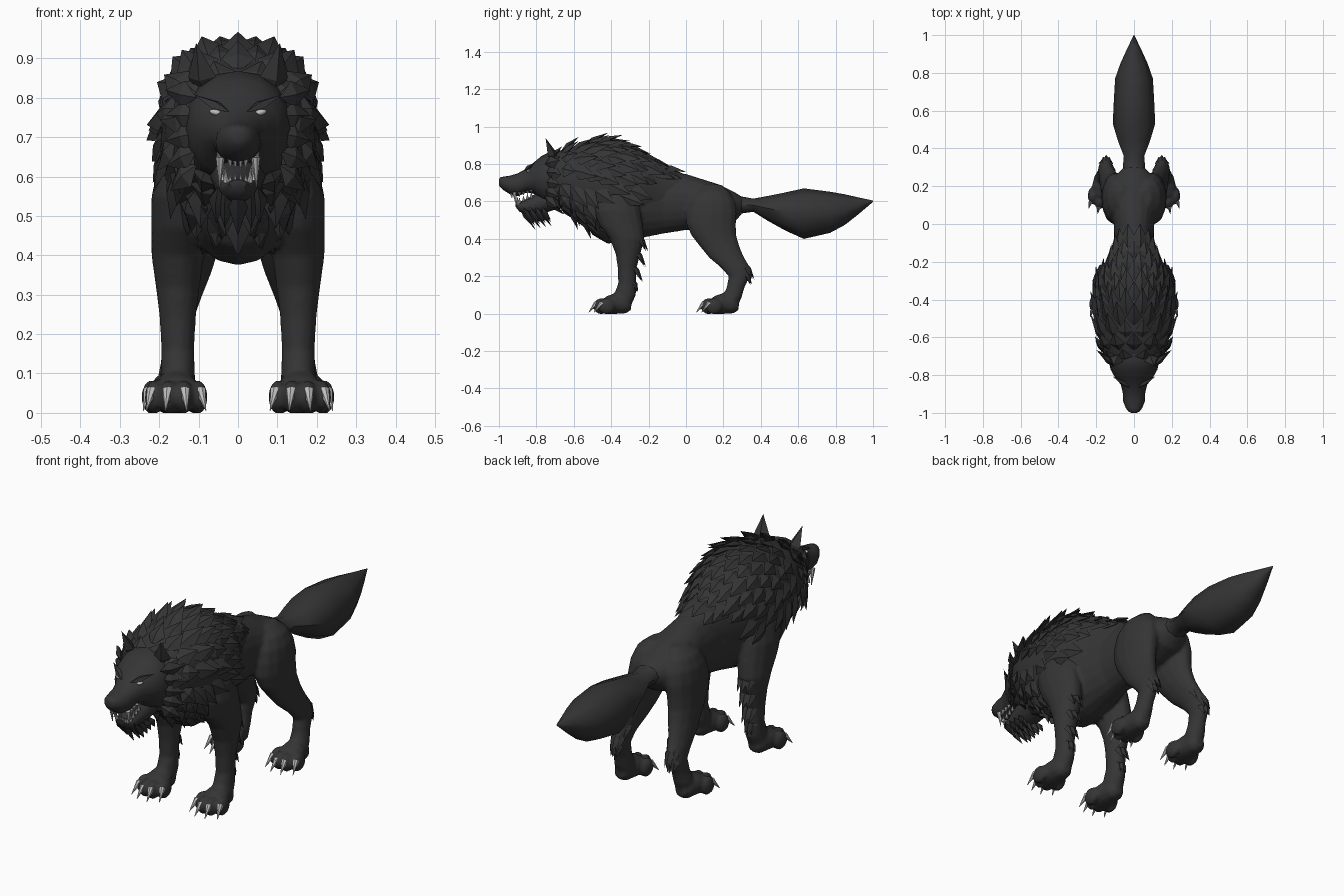
import bpy, bmesh, math, random
from mathutils import Vector as V, Matrix

if "Cube" in bpy.data.objects:
    bpy.data.objects.remove(bpy.data.objects["Cube"])

random.seed(4)


def material(name, c):
    m = bpy.data.materials.new(name)
    m.diffuse_color = (c, c, c, 1)
    m.use_nodes = True
    m.node_tree.nodes["Principled BSDF"].inputs["Base Color"].default_value = m.diffuse_color
    return m


FUR = material("dark_fur", 0.035)
BONE = material("bone", 0.5)


def finish(name, bm, mat=FUR, angle=40):
    bmesh.ops.recalc_face_normals(bm, faces=bm.faces)
    me = bpy.data.meshes.new(name)
    bm.to_mesh(me)
    bm.free()
    me.materials.append(mat)
    ob = bpy.data.objects.new(name, me)
    bpy.context.collection.objects.link(ob)
    bpy.ops.object.select_all(action='DESELECT')
    ob.select_set(True)
    bpy.context.view_layer.objects.active = ob
    bpy.ops.object.shade_smooth_by_angle(angle=math.radians(angle))
    return ob


def fuse(ob, voxel, rounds):
    # melt overlapping volumes into one soft skin
    r = ob.modifiers.new("fuse", 'REMESH')
    r.mode, r.voxel_size, r.use_smooth_shade = 'VOXEL', voxel, True
    s = ob.modifiers.new("soften", 'SMOOTH')
    s.factor, s.iterations = 0.5, rounds


def power(c, p):
    return math.copysign(abs(c) ** p, c)


def skin(bm, loops):
    rows = [[bm.verts.new(p) for p in loop] for loop in loops]
    n = len(rows[0])
    for a, b in zip(rows, rows[1:]):
        for i in range(n):
            j = (i + 1) % n
            bm.faces.new((a[i], a[j], b[j], b[i]))
    bm.faces.new(rows[0])
    bm.faces.new(rows[-1])


def ring_point(r, phi, p=1.0, cx=0):
    # ring r = (y, top, bottom, half width); phi from the top; p < 1 is fuller above, slimmer below
    y, t, b, rx = r
    c = math.cos(phi)
    q = p if c >= 0 else 2 - p
    return V((cx + rx * power(math.sin(phi), q), y, (t + b) / 2 + (t - b) / 2 * power(c, p)))


def loft_y(bm, rings, n=16, p=1.0, cx=0):
    skin(bm, [[ring_point(r, 2 * math.pi * i / n, p, cx) for i in range(n)] for r in rings])


def loft_z(bm, rings, side, n=14):
    # ring = (z, centre x, centre y, radius x, radius y)
    skin(bm, [[V((side * (x + rx * math.cos(2 * math.pi * i / n)), y + ry * math.sin(2 * math.pi * i / n), z))
               for i in range(n)] for z, x, y, rx, ry in rings])


def lock(bm, base, d, nrm, length, w, t):
    # pointed leaf-shaped tuft with a raised ridge
    base, d = V(base), V(d).normalized()
    nrm = V(nrm)
    nrm = (nrm - d * nrm.dot(d)).normalized()
    s, mid = d.cross(nrm), base + d * length * 0.42
    v = [bm.verts.new(q) for q in (base, mid - s * w / 2, mid + s * w / 2, mid + nrm * t, mid - nrm * t,
                                   base + d * length)]
    for f in ((0, 1, 3), (0, 3, 2), (1, 5, 3), (3, 5, 2), (0, 4, 1), (0, 2, 4), (1, 4, 5), (4, 2, 5)):
        bm.faces.new([v[i] for i in f])


def spike(bm, a, b, r):
    a, b = V(a), V(b)
    m = Matrix.Translation((a + b) / 2) @ (b - a).to_track_quat('Z', 'Y').to_matrix().to_4x4()
    bmesh.ops.create_cone(bm, cap_ends=True, segments=7, radius1=r, radius2=0.001, depth=(b - a).length, matrix=m)


def ball(bm, c, size, rot=0):
    m = Matrix.Translation(c) @ Matrix.Rotation(rot, 4, 'Y') @ Matrix.Diagonal((*size, 1))
    bmesh.ops.create_uvsphere(bm, u_segments=12, v_segments=8, radius=1, matrix=m)


# tail
bm = bmesh.new()
loft_y(bm, [(.24, .655, .505, .07), (.29, .628, .535, .06), (.36, .615, .545, .054), (.44, .63, .495, .085),
            (.53, .648, .445, .112), (.63, .67, .40, .108), (.77, .652, .432, .10), (.85, .638, .475, .072),
            (.92, .622, .53, .04), (1.0, .605, .598, .002)], 8)
finish("tail", bm, angle=50)

# mane: underlying volume, then rows of tufts following it
MANE = [(-.75, .83, .59, .115), (-.68, .87, .57, .165), (-.6, .895, .525, .185), (-.5, .925, .455, .195),
        (-.4, .928, .41, .198), (-.3, .895, .44, .185), (-.2, .838, .49, .14), (-.1, .785, .50, .10),
        (.0, .742, .52, .08), (.1, .70, .55, .06)]
bm = bmesh.new()
loft_y(bm, MANE[:-1], 24, 0.85)
finish("mane_core", bm)


def mane_ring(y):
    for a, b in zip(MANE, MANE[1:]):
        if y <= b[0]:
            f = (y - a[0]) / (b[0] - a[0])
            return [u + (w - u) * f for u, w in zip(a, b)]
    return MANE[-1]


bm = bmesh.new()
for row in range(11):
    y = -.735 + row * .06
    r = mane_ring(y)
    limit = 176 if y < -.5 else 150 - 110 * (y + .5) / .38
    girth = math.pi * (r[3] + (r[1] - r[2]) / 2)
    step = 360 / max(8, round(girth / .066))
    deg = 0 if row % 2 else step / 2
    while deg < limit:
        jit = random.uniform(.8, 1.2)
        phi = math.radians(deg)
        p = ring_point(r, phi, 0.85)
        back = (ring_point(mane_ring(y + .07), phi, 0.85) - p).normalized()
        nr = V((math.sin(phi) / r[3], 0, math.cos(phi) / ((r[1] - r[2]) / 2))).normalized()
        nr = (nr - back * nr.dot(back)).normalized()
        flow = back + V((0, 0, -.55 * math.sin(phi / 2)))
        if y < -.5 and deg > 90:
            flow = back * .8 + V((0, 0, -.8))
        lift = .35 if y < -.62 else .2
        d = (flow - nr * flow.dot(nr)).normalized() + nr * lift * jit
        for s in ((1,) if deg == 0 else (1, -1)):
            lock(bm, ((p.x - nr.x * .008) * s, p.y - nr.y * .008, p.z - nr.z * .008), (d.x * s, d.y, d.z),
                 (nr.x * s, nr.y, nr.z), (.11 if y < -.66 else .14) * jit, .085, .015)
        deg += step
finish("mane_tufts", bm, angle=25)

# chest tufts hanging in front
bm = bmesh.new()
for x, y, z in ((0, -.55, .52), (.05, -.54, .54), (.10, -.52, .56), (.03, -.62, .57), (.09, -.61, .59)):
    for s in ((1,) if x == 0 else (1, -1)):
        lock(bm, (x * s, y, z), (x * s * .6, .35, -1), (0, -1, -.2), .13, .07, .015)
finish("chest_tufts", bm, angle=25)

# head with snout
bm = bmesh.new()
loft_y(bm, [(-.64, .86, .58, .12), (-.72, .868, .575, .135), (-.77, .845, .60, .124), (-.81, .812, .64, .102),
            (-.85, .778, .648, .07), (-.90, .75, .628, .058), (-.94, .738, .638, .057), (-.975, .733, .66, .043),
            (-.994, .729, .677, .028), (-1.0, .718, .69, .014)], 16, 0.9)
finish("head", bm, angle=60)

bm = bmesh.new()
ball(bm, (0, -.979, .712), (.028, .02, .019))
finish("nose", bm)

# lower jaw with beard
bm = bmesh.new()
loft_y(bm, [(-.912, .592, .572, .022), (-.89, .598, .545, .042), (-.85, .615, .53, .05), (-.78, .655, .53, .065),
            (-.69, .66, .56, .075)], 12)
finish("lower_jaw", bm)
bm = bmesh.new()
for i in range(4):
    for x in (0, .03, .05):
        for s in ((1,) if x == 0 else (1, -1)):
            lock(bm, (x * s, -.895 + .033 * i + x * .4, .575), (x * s * 1.2, .72, -1), (s * x * 8, -1, -.3),
                 .155 - x * .8 - i * .008, .048, .013)
finish("beard", bm, angle=25)

# ears, brows, cheek tufts
bm = bmesh.new()
for s in (1, -1):
    lock(bm, (.08 * s, -.69, .79), (.024 * s, -.055, .135), (.35 * s, -1, 0), .163, .075, .026)
finish("ears", bm, angle=30)
bm = bmesh.new()
for s in (1, -1):
    lock(bm, (.018 * s, -.868, .762), (.085 * s, .055, .042), (0, -.7, .7), .12, .03, .012)
finish("brows", bm)
bm = bmesh.new()
for z, dz in ((.80, .2), (.755, 0), (.71, -.2), (.665, -.4), (.63, -.8)):
    for s in (1, -1):
        lock(bm, (.105 * s, -.755, z), (.8 * s, .8, dz), (s, -.9, 0), .115, .07, .015)
finish("cheek_tufts", bm, angle=25)

# eyes
bm = bmesh.new()
for s in (1, -1):
    ball(bm, (.055 * s, -.842, .762), (.018, .012, .008), -.25 * s)
finish("eyes", bm, BONE)

# teeth
bm = bmesh.new()
for s in (1, -1):
    spike(bm, (.045 * s, -.918, .65), (.047 * s, -.905, .572), .012)
    spike(bm, (.03 * s, -.895, .585), (.033 * s, -.903, .625), .008)
    for i in range(4):
        y = -.89 + i * .021
        spike(bm, (.046 * s, y, .65 + i * .004), (.047 * s, y, .625 + i * .008), .009)
        spike(bm, (.041 * s, y, .59 + i * .01), (.043 * s, y, .62 + i * .01), .009)
    for x in (.007, .02):
        spike(bm, (x * s, -.935, .645), (x * s, -.93, .618), .007)
        spike(bm, (x * s, -.9, .585), (x * s, -.904, .605), .007)
finish("teeth", bm, BONE)

# body: torso, legs and paws fused into one skin
FRONT = [(.68, .11, -.39, .06, .10), (.62, .13, -.38, .074, .122), (.55, .143, -.37, .077, .127),
         (.47, .148, -.345, .072, .117), (.40, .153, -.315, .067, .094), (.32, .153, -.31, .056, .067),
         (.24, .153, -.315, .046, .05), (.16, .153, -.315, .042, .048), (.10, .153, -.327, .044, .06),
         (.05, .155, -.35, .048, .06)]
HIND = [(.69, .06, .14, .03, .05), (.65, .08, .14, .06, .095), (.6, .092, .137, .071, .125),
        (.54, .099, .136, .072, .137), (.48, .104, .134, .068, .135), (.42, .11, .148, .062, .122),
        (.36, .12, .18, .054, .107), (.30, .135, .217, .045, .095), (.25, .147, .262, .039, .08),
        (.20, .153, .285, .037, .057), (.14, .157, .265, .037, .048), (.09, .16, .247, .044, .052),
        (.05, .16, .232, .045, .05)]
body = bmesh.new()
tufts = bmesh.new()
claws = bmesh.new()
loft_y(body, [(.30, .625, .535, .055), (.26, .65, .49, .095), (.18, .69, .46, .125), (.08, .722, .45, .12),
              (0, .747, .447, .107), (-.12, .765, .428, .108), (-.22, .80, .408, .135), (-.32, .84, .384, .165),
              (-.42, .86, .374, .165), (-.5, .86, .42, .14), (-.56, .84, .51, .11)], 20)
for s in (-1, 1):
    for rings, fx, heel, lo, hi in ((FRONT, .157, -.285, .11, .45), (HIND, .165, .29, .19, .33)):
        loft_z(body, rings, s)

        # tufts at the elbow, hock and down the back of the leg
        for z, x, y, rx, ry in rings:
            if lo < z < hi:
                for k in (-.4, 0, .4):
                    lock(tufts, (s * (x + k * rx), y + ry * (.66 - abs(k) * .3), z + .03),
                         (0, .42 if z > .22 else .3, -.8), (s * k, 1, .3), .11 if z > .22 else .08, .045, .012)

        # paw with four toes and claws
        loft_y(body, [(heel - .008, .06, .02, .024), (heel - .035, .095, .001, .045), (heel - .09, .112, -.002, .058),
                      (heel - .14, .094, -.002, .064), (heel - .175, .06, .002, .05)], 12, 1, fx * s)
        for k, dy in ((-.056, -.14), (-.02, -.168), (.02, -.168), (.056, -.14)):
            x, y = s * fx + k, heel + dy
            ball(body, (x, y, .04), (.024, .046, .043))
            spike(claws, (x + k * .1, y - .025, .058), (x + k * .35, y - .068, .006), .014)
fuse(finish("body", body), 0.009, 2)
finish("leg_tufts", tufts, angle=25)
finish("claws", claws, BONE)
